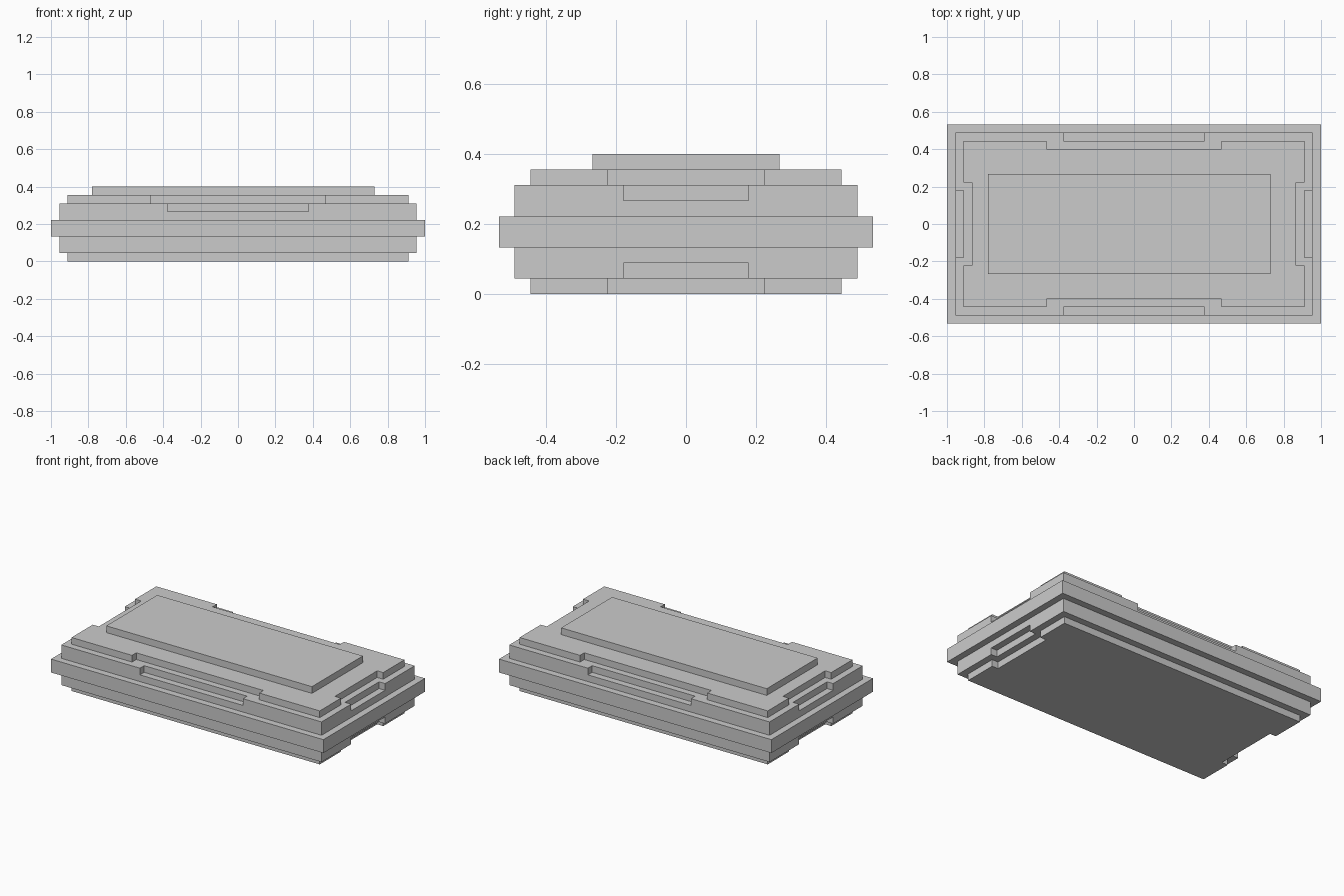
import bpy
import bmesh
from mathutils import Matrix

if "Cube" in bpy.data.objects:
    bpy.data.objects.remove(bpy.data.objects["Cube"])

S = 0.0444  # one stud step: every ledge and notch is this deep


def box(name, x0, x1, y0, y1, z0, z1):
    bm = bmesh.new()
    mid = ((x0 + x1) / 2, (y0 + y1) / 2, (z0 + z1) / 2)
    size = (x1 - x0, y1 - y0, z1 - z0, 1)
    bmesh.ops.create_cube(bm, size=1, matrix=Matrix.Translation(mid) @ Matrix.Diagonal(size))
    mesh = bpy.data.meshes.new(name)
    bm.to_mesh(mesh)
    bm.free()
    ob = bpy.data.objects.new(name, mesh)
    bpy.context.collection.objects.link(ob)
    return ob


def cut(ob, *bounds):
    """Subtract a box from the object and discard the cutter."""
    cutter = box("cutter", *bounds)
    cutter.hide_render = True
    mod = ob.modifiers.new("notch", 'BOOLEAN')
    mod.operation = 'DIFFERENCE'
    mod.solver = 'EXACT'
    mod.object = cutter
    bpy.context.view_layer.update()
    deps = bpy.context.evaluated_depsgraph_get()
    mesh = bpy.data.meshes.new_from_object(ob.evaluated_get(deps))
    ob.modifiers.clear()
    ob.data = mesh
    mesh.name = ob.name
    bpy.data.objects.remove(cutter)


def slab(name, inset, z0, z1):
    hx, hy = 1 - inset, 0.533 - inset
    return box(name, -hx, hx, -hy, hy, z0, z1), hx, hy


def end_notches(ob, hx, half, z0, z1):
    for lo, hi in ((hx - S, hx + 0.1), (-hx - 0.1, -hx + S)):
        cut(ob, lo, hi, -half, half, z0, z1)


def side_notches(ob, hy, half, z0, z1):
    for lo, hi in ((hy - S, hy + 0.1), (-hy - 0.1, -hy + S)):
        cut(ob, -half, half, lo, hi, z0, z1)


# widest band around the middle
slab("middle_band", 0, 3 * S, 5 * S)

# lower steps, notched at the two short ends only
ob, hx, hy = slab("base_step", 2 * S, 0, S)
end_notches(ob, hx, 0.222, -0.1, S + 0.1)
ob, hx, hy = slab("lower_step", S, S, 3 * S)
end_notches(ob, hx, 0.178, S - 0.1, 2 * S)

# upper steps, notched on all four sides
ob, hx, hy = slab("upper_step", S, 5 * S, 7 * S)
end_notches(ob, hx, 0.178, 6 * S, 7 * S + 0.1)
side_notches(ob, hy, 0.378, 6 * S, 7 * S + 0.1)
ob, hx, hy = slab("top_step", 2 * S, 7 * S, 8 * S)
end_notches(ob, hx, 0.222, 7 * S - 0.1, 8 * S + 0.1)
side_notches(ob, hy, 0.467, 7 * S - 0.1, 8 * S + 0.1)

# raised pad, slightly off-centre
box("top_pad", -0.78, 0.73, -0.267, 0.267, 8 * S, 0.4)
